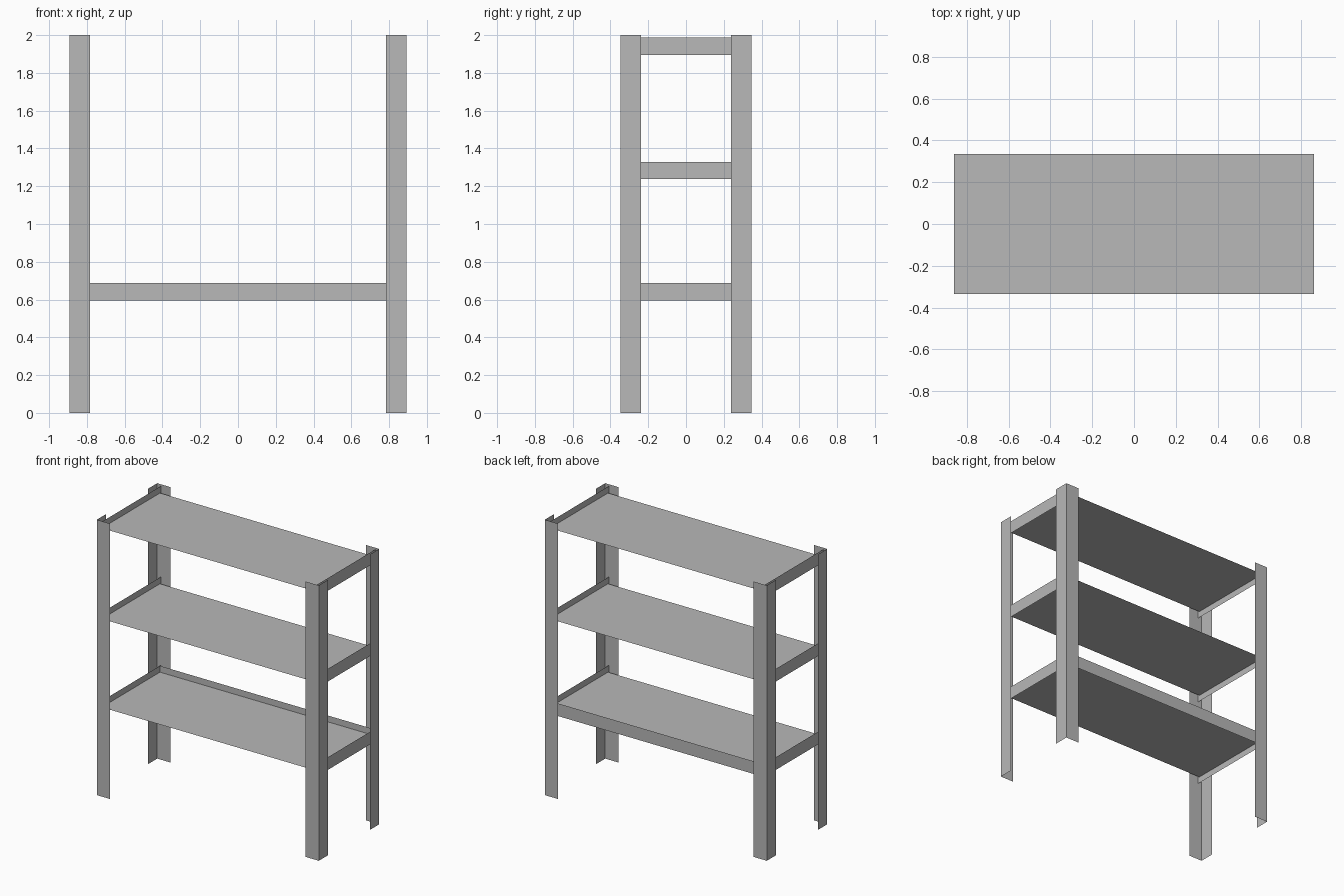
import bpy

if "Cube" in bpy.data.objects:
    bpy.data.objects.remove(bpy.data.objects["Cube"], do_unlink=True)

HALF_W, HALF_D, HEIGHT = 0.892, 0.347, 2.0     # outer frame
FLANGE = 0.108                                 # width of each leg flange
SHELF_X, SHELF_Y = 0.861, 0.334                # shelf half sizes
RAIL = 0.092                                   # rail height
LEVELS = {"lower": 0.595, "middle": 1.237, "upper": 1.896}

# Single painted steel colour
steel = bpy.data.materials.new("grey_steel")
steel.use_nodes = True
colour = (0.48, 0.48, 0.48, 1.0)
steel.diffuse_color = colour
steel.node_tree.nodes["Principled BSDF"].inputs["Base Color"].default_value = colour


def make(name, verts, faces):
    mesh = bpy.data.meshes.new(name)
    mesh.from_pydata(verts, [], faces)
    mesh.materials.append(steel)
    obj = bpy.data.objects.new(name, mesh)
    bpy.context.collection.objects.link(obj)
    return obj


def upright_sheet(name, path, bottom, top):
    """Thin sheet following a plan path; counterclockwise paths face outward."""
    n = len(path)
    verts = [(x, y, z) for z in (bottom, top) for x, y in path]
    faces = [(i, i + 1, n + i + 1, n + i) for i in range(n - 1)]
    return make(name, verts, faces)


# Four angle-section legs
for sx, side in ((1, "left"), (-1, "right")):
    for sy, end in ((-1, "front"), (1, "back")):
        path = [(sx * (HALF_W - FLANGE), sy * HALF_D),
                (sx * HALF_W, sy * HALF_D),
                (sx * HALF_W, sy * (HALF_D - FLANGE))]
        if sx * sy > 0:
            path.reverse()
        upright_sheet(f"{end}_{side}_leg", path, 0, HEIGHT)

# Shelves, each set halfway up a pair of side rails
for level, z in LEVELS.items():
    mid = z + RAIL / 2
    make(f"{level}_shelf",
         [(-SHELF_X, -SHELF_Y, mid), (SHELF_X, -SHELF_Y, mid),
          (SHELF_X, SHELF_Y, mid), (-SHELF_X, SHELF_Y, mid)],
         [(0, 1, 2, 3)])
    for sx, side in ((1, "left"), (-1, "right")):
        upright_sheet(f"{level}_{side}_rail",
                      [(sx * SHELF_X, -sx * HALF_D), (sx * SHELF_X, sx * HALF_D)],
                      z, z + RAIL)

# Back rail on the lower shelf only
z = LEVELS["lower"]
upright_sheet("lower_back_rail", [(SHELF_X, SHELF_Y), (-SHELF_X, SHELF_Y)], z, z + RAIL)
